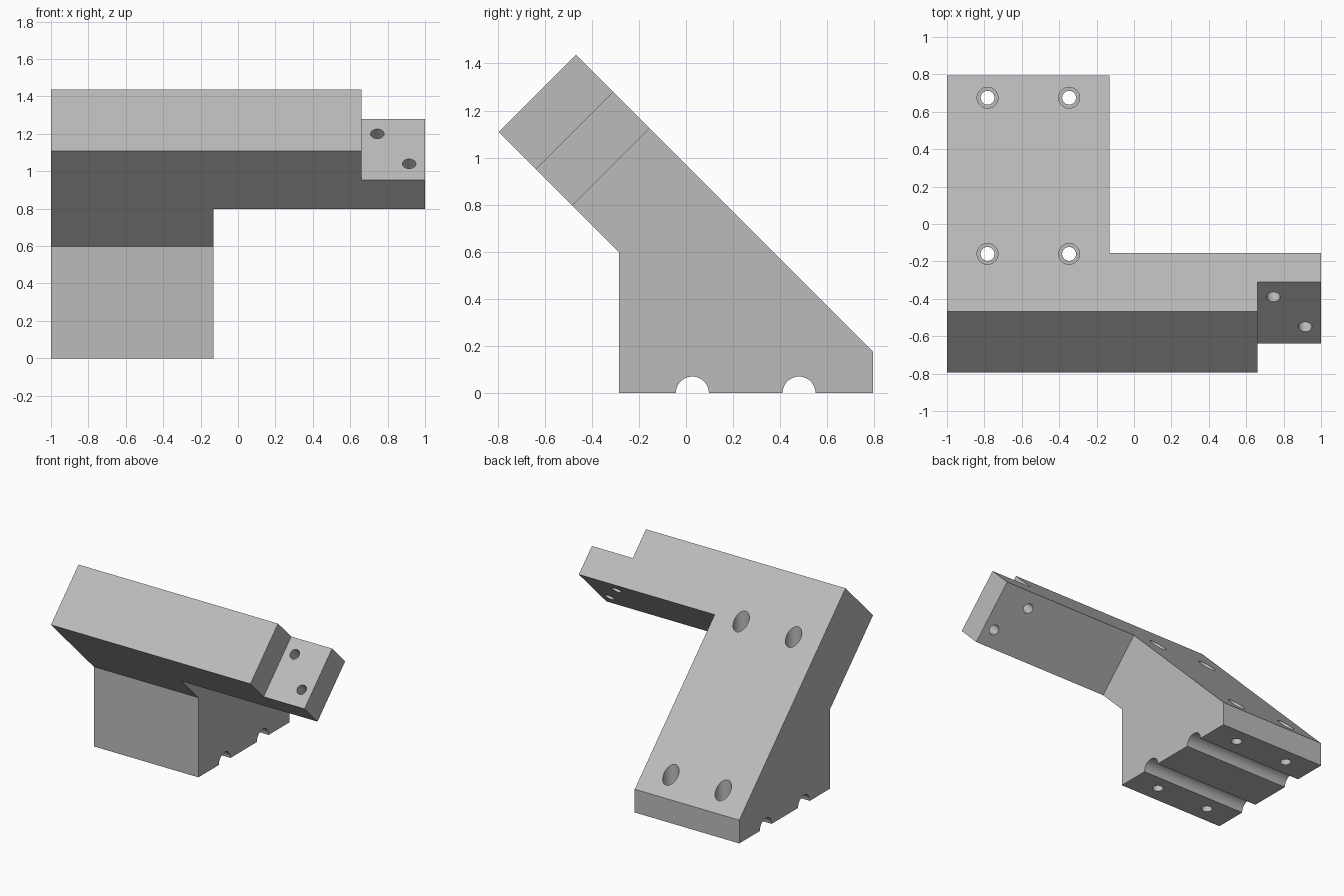
import bpy, bmesh, math
from mathutils import Vector, Matrix

if "Cube" in bpy.data.objects:
    bpy.data.objects.remove(bpy.data.objects["Cube"], do_unlink=True)

grey = bpy.data.materials.new("plain grey")
grey.use_nodes = True
colour = (0.5, 0.5, 0.5, 1)
grey.diffuse_color = colour
grey.node_tree.nodes["Principled BSDF"].inputs["Base Color"].default_value = colour


def new_object(name, bm):
    bmesh.ops.recalc_face_normals(bm, faces=bm.faces)
    mesh = bpy.data.meshes.new(name)
    bm.to_mesh(mesh)
    bm.free()
    mesh.materials.append(grey)
    obj = bpy.data.objects.new(name, mesh)
    bpy.context.collection.objects.link(obj)
    return obj


def prism(name, profile, x0, x1):
    """Extrude a (y, z) profile along x."""
    bm = bmesh.new()
    face = bm.faces.new([bm.verts.new((x0, y, z)) for y, z in profile])
    moved = bmesh.ops.extrude_face_region(bm, geom=[face])["geom"]
    verts = [v for v in moved if isinstance(v, bmesh.types.BMVert)]
    bmesh.ops.translate(bm, verts=verts, vec=(x1 - x0, 0, 0))
    return new_object(name, bm)


def rod(name, start, end, radius):
    """Cylinder running between two points."""
    a, b = Vector(start), Vector(end)
    turn = (b - a).to_track_quat("Z", "Y").to_matrix().to_4x4()
    bm = bmesh.new()
    bmesh.ops.create_cone(bm, cap_ends=True, segments=48, radius1=radius, radius2=radius,
                          depth=(b - a).length, matrix=Matrix.Translation((a + b) / 2) @ turn)
    return new_object(name, bm)


def cut(target, cutter):
    cutter.hide_render = True
    mod = target.modifiers.new("cut", "BOOLEAN")
    mod.operation = "DIFFERENCE"
    mod.solver = "EXACT"
    mod.object = cutter
    bpy.context.view_layer.objects.active = target
    bpy.ops.object.modifier_apply(modifier=mod.name)
    bpy.data.objects.remove(cutter, do_unlink=True)


# Slanted bracket: upright block with a leaning head
bracket = prism("angled_bracket", [(-0.285, 0), (0.795, 0), (0.795, 0.175), (-0.467, 1.437),
                                   (-0.795, 1.109), (-0.285, 0.599)], -1, 1)

# Everything below the side arm
cut(bracket, prism("arm_underside_cutter", [(-0.155 + 1, 1.125 + 1), (-0.155 - 2, 1.125 - 2),
                                            (1.5, -2), (1.5, 2.125)], -0.13, 1.2))

# Step that leaves a thin tab at the arm end
cut(bracket, prism("tab_step_cutter", [(0.4, 1.99), (-1.4, 0.19), (-2, 0.19), (-2, 1.99)], 0.66, 1.2))

# Slanted holes through the tab
for x, y in ((0.745, -0.39), (0.915, -0.55)):
    z = y + 1.59
    cut(bracket, rod("tab_hole_cutter", (x, y - 0.1, z + 0.1), (x, y + 0.3, z - 0.3), 0.036))

# Counterbored vertical mounting holes
for x in (-0.783, -0.347):
    for y in (0.675, -0.16):
        cut(bracket, rod("screw_hole_cutter", (x, y, -0.1), (x, y, 1.6), 0.037))
        cut(bracket, rod("counterbore_cutter", (x, y, 0.14), (x, y, 1.6), 0.056))

# Round grooves along the base
for y in (0.027, 0.48):
    cut(bracket, rod("groove_cutter", (-1.2, y, 0), (0.2, y, 0), 0.07))

bpy.ops.object.select_all(action="DESELECT")
bracket.select_set(True)
bpy.context.view_layer.objects.active = bracket
bpy.ops.object.shade_smooth_by_angle(angle=math.radians(30))
